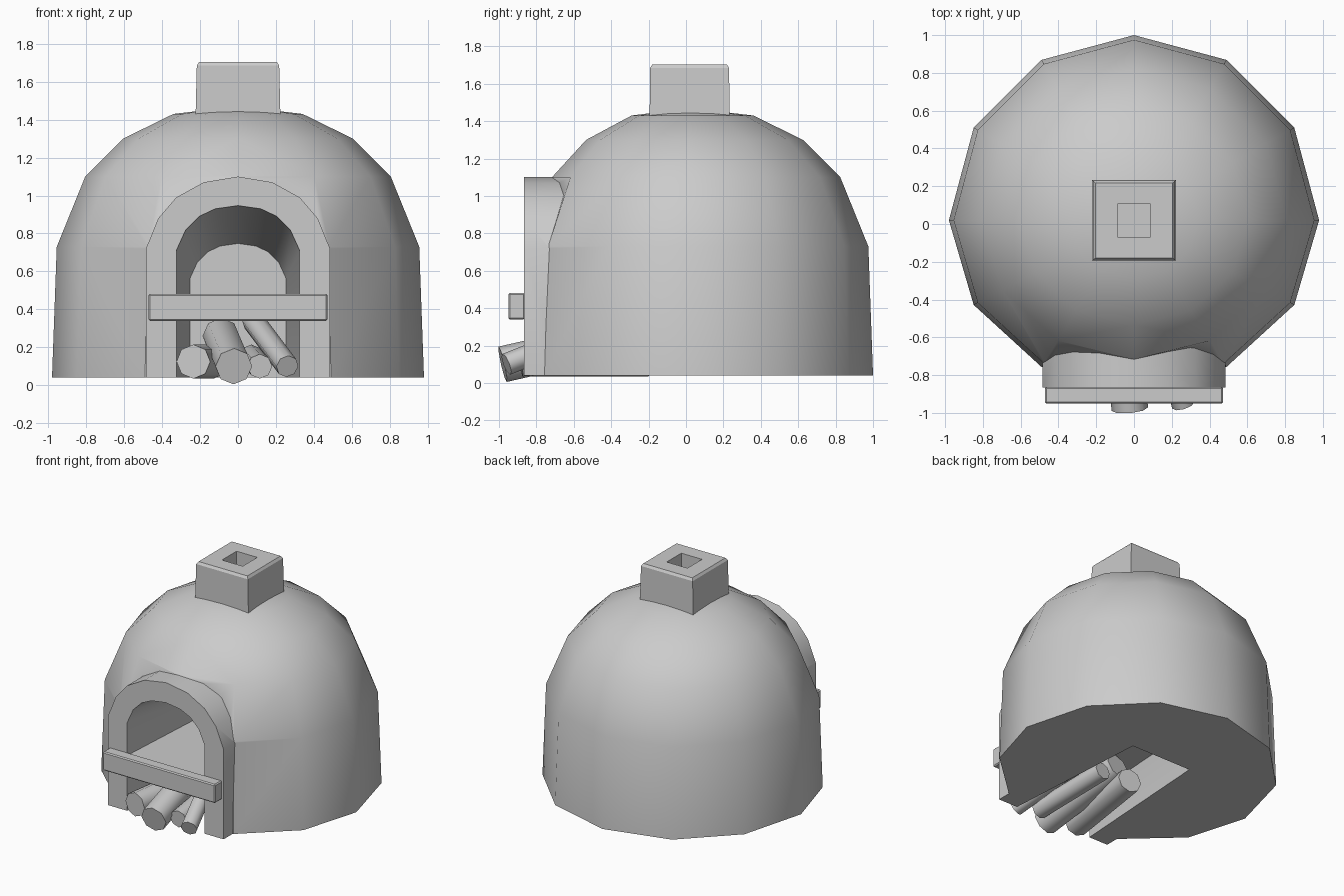
import bpy, bmesh, math
from mathutils import Vector

if "Cube" in bpy.data.objects:
    bpy.data.objects.remove(bpy.data.objects["Cube"])


def make_object(name, bm, angle=None):
    bmesh.ops.recalc_face_normals(bm, faces=bm.faces)
    mesh = bpy.data.meshes.new(name)
    bm.to_mesh(mesh)
    bm.free()
    ob = bpy.data.objects.new(name, mesh)
    bpy.context.collection.objects.link(ob)
    if angle:
        smooth(ob, angle)
    return ob


def activate(ob):
    bpy.ops.object.select_all(action='DESELECT')
    ob.select_set(True)
    bpy.context.view_layer.objects.active = ob


def smooth(ob, angle):
    activate(ob)
    bpy.ops.object.shade_smooth_by_angle(angle=math.radians(angle))


def loft(name, loops, angle=None):
    """Skin a list of equal-length closed loops and cap both ends."""
    bm = bmesh.new()
    rings = [[bm.verts.new(p) for p in loop] for loop in loops]
    n = len(rings[0])
    for a, b in zip(rings, rings[1:]):
        for i in range(n):
            j = (i + 1) % n
            bm.faces.new((a[i], a[j], b[j], b[i]))
    bm.faces.new(rings[0])
    bm.faces.new(rings[-1])
    return make_object(name, bm, angle)


def boolean(ob, other, op):
    mod = ob.modifiers.new("bool", 'BOOLEAN')
    mod.object, mod.operation, mod.solver = other, op, 'EXACT'
    activate(ob)
    bpy.ops.object.modifier_apply(modifier=mod.name)
    bpy.data.objects.remove(other)


def arch(half, bottom):
    """Mirror a right-half arch profile (ending on the centre line)."""
    right = [(half[0][0], bottom)] + half
    return right + [(-x, z) for x, z in reversed(right[:-1])]


def rect(x, y0, y1, z):
    return [(-x, y0, z), (x, y0, z), (x, y1, z), (-x, y1, z)]


# Domed body: 12-sided lathe, squashed and flattened at the front
BASE = 0.04
profile = [(0.98, BASE), (0.955, 0.73), (0.805, 1.1), (0.605, 1.3), (0.34, 1.43)]
bm = bmesh.new()
rings = []
for r, z in profile:
    ring = []
    for i in range(12):
        a = math.radians(30 * i)
        dy = r * math.sin(a)
        y = 0.02 + (dy if dy > 0 else 0.915 * dy)
        ring.append(bm.verts.new((r * math.cos(a), max(y, -0.76), z)))
    rings.append(ring)
top = bm.verts.new((0, 0.02, 1.47))
for i in range(12):
    j = (i + 1) % 12
    for a, b in zip(rings, rings[1:]):
        bm.faces.new((a[i], a[j], b[j], b[i]))
    bm.faces.new((rings[-1][i], rings[-1][j], top))
bm.faces.new(rings[0])
body = make_object("oven_body", bm)

# Raised arch around the mouth, joined to the dome
outer = arch([(0.485, 0.72), (0.42, 0.88), (0.325, 0.99), (0.18, 1.07), (0, 1.1)], BASE)
frame = loft("mouth_frame", [[(x, y, z) for x, z in outer] for y in (-0.865, -0.6)])
boolean(body, frame, 'UNION')

# Fire chamber, tapering towards the back and open underneath
inner = arch([(0.325, 0.71), (0.275, 0.82), (0.205, 0.89), (0.12, 0.93), (0, 0.947)], -0.15)


def chamber_loop(y):
    s = 1 - 0.22 * (y + 0.865) / 1.155
    return [(x * s, y, BASE + (z - BASE) * s) for x, z in inner]


chamber = loft("chamber_cutter", [chamber_loop(-1.0), chamber_loop(0.29)])
boolean(body, chamber, 'DIFFERENCE')
smooth(body, 38)

# Square chimney with a blind flue
loft("chimney", [
    rect(0.225, -0.195, 0.235, 1.36),
    rect(0.217, -0.192, 0.23, 1.685),
    rect(0.205, -0.18, 0.218, 1.703),
    rect(0.087, -0.068, 0.107, 1.703),
    rect(0.087, -0.068, 0.107, 1.5),
], 30)

# Cooking floor inside the chamber
loft("oven_floor", [
    [(-0.33, -0.866, z), (0.33, -0.866, z), (0.27, 0.3, z), (-0.27, 0.3, z)]
    for z in (0.36, 0.46)])

# Shelf bar across the mouth
shelf = loft("front_shelf", [rect(0.472, -0.95, -0.862, z) for z in (0.34, 0.482)])
bev = shelf.modifiers.new("bevel", 'BEVEL')
bev.width, bev.segments = 0.008, 1

# Firewood logs: front centre, back centre, radius
logs = [
    ((-0.235, -0.90, 0.125), (-0.13, -0.20, 0.125), 0.09),
    ((-0.022, -0.98, 0.10), (-0.09, -0.28, 0.26), 0.097),
    ((0.115, -0.88, 0.10), (0.07, -0.25, 0.15), 0.065),
    ((0.26, -0.96, 0.10), (0.08, -0.35, 0.34), 0.06),
]
for k, (p, q, r) in enumerate(logs, 1):
    p, q = Vector(p), Vector(q)
    bm = bmesh.new()
    bmesh.ops.create_cone(bm, cap_ends=True, segments=8, radius1=r, radius2=r,
                          depth=(q - p).length)
    log = make_object(f"log_{k}", bm, 50)
    log.location = (p + q) / 2
    log.rotation_euler = (q - p).to_track_quat('Z', 'Y').to_euler()
